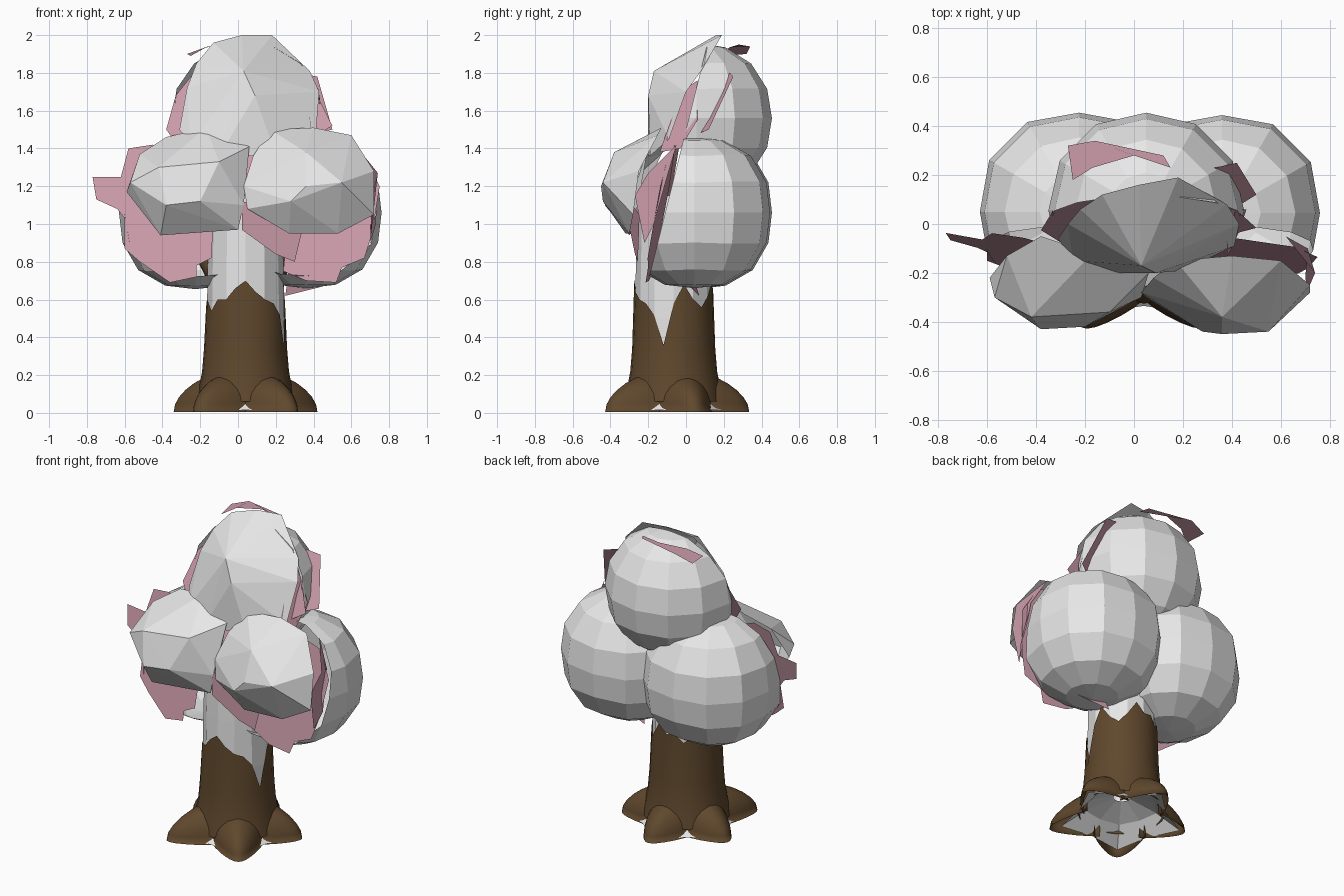
import bpy, bmesh, math
from mathutils import Matrix

if "Cube" in bpy.data.objects:
    bpy.data.objects.remove(bpy.data.objects["Cube"])


def material(name, rgb):
    m = bpy.data.materials.new(name)
    m.diffuse_color = (*rgb, 1)
    m.use_nodes = True
    m.node_tree.nodes["Principled BSDF"].inputs["Base Color"].default_value = m.diffuse_color
    return m


GREY = material("pale grey", (0.8, 0.8, 0.8))
BROWN = material("bark brown", (0.115, 0.064, 0.026))
PINK = material("blossom pink", (0.60, 0.33, 0.40))
CX, CY = 0.04, -0.065          # trunk axis


def finish(bm, name, mat, smooth=False):
    me = bpy.data.meshes.new(name)
    bm.to_mesh(me)
    bm.free()
    me.materials.append(mat)
    for p in me.polygons:
        p.use_smooth = smooth
    ob = bpy.data.objects.new(name, me)
    bpy.context.collection.objects.link(ob)
    return ob


def loft(name, rings, mat, smooth=False):
    """Skin rings of points that all have the same count."""
    bm = bmesh.new()
    vs = [[bm.verts.new(p) for p in r] for r in rings]
    n = len(vs[0])
    for a, b in zip(vs, vs[1:]):
        for i in range(n):
            j = (i + 1) % n
            bm.faces.new((a[i], a[j], b[j], b[i]))
    return finish(bm, name, mat, smooth)


def ring(n, r, z, x=CX, y=CY, start=0):
    """r and z may be functions of the index."""
    out = []
    for i in range(n):
        a = 2 * math.pi * i / n + math.radians(start)
        ri = r(i) if callable(r) else r
        zi = z(i) if callable(z) else z
        out.append((x + ri * math.cos(a), y + ri * math.sin(a), zi))
    return out


def slice_off(bm, co, no):
    bmesh.ops.bisect_plane(bm, geom=bm.verts[:] + bm.edges[:] + bm.faces[:],
                           plane_co=co, plane_no=no, clear_outer=True)


def blob(name, centre, r, power):
    """Faceted, slightly boxy sphere with its front sliced off along a leaning plane."""
    bm = bmesh.new()
    bmesh.ops.create_uvsphere(bm, u_segments=12, v_segments=8, radius=1)
    for v in bm.verts:
        v.co *= r / sum(abs(c) ** power for c in v.co) ** (1 / power)
    bm.transform(Matrix.Translation(centre))
    slice_off(bm, (0, -0.2, 0.7), (0, -1, 0.25))
    finish(bm, name, GREY)


def cap(name, pts, limit):
    """Faceted shell in front of a blob, open at the back."""
    bm = bmesh.new()
    for p in pts:
        bm.verts.new(p)
    bmesh.ops.convex_hull(bm, input=bm.verts[:])
    bm.normal_update()
    back = [f for f in bm.faces if f.normal.y > limit]
    bmesh.ops.delete(bm, geom=back, context='FACES')
    finish(bm, name, GREY)


def plate(name, pts):
    bm = bmesh.new()
    bm.faces.new([bm.verts.new(p) for p in pts])
    finish(bm, name, PINK)


def sloped(pts, a, bx, bz):
    return [(x, a + bx * x + bz * z, z) for x, z in pts]


# Grey trunk core and the star-shaped hollow foot between the roots
loft("trunk_core", [
    ring(12, 0.2, 0.12), ring(12, 0.205, 0.5),
    ring(12, 0.2, 0.8), ring(12, 0.19, 1.15)], GREY)
loft("trunk_foot", [
    ring(10, lambda i: 0.37 if i % 2 == 0 else 0.27, 0.015, start=18),
    ring(10, lambda i: 0.22 if i % 2 == 0 else 0.2, 0.1, start=18),
    ring(10, 0.05, 0.16, start=18)], GREY)

# Smooth bark with a ragged top edge
jag = [0.58, 0.68, 0.6, 0.56, 0.62, 0.7, 0.64, 0.65, 0.6, 0.64, 0.6, 0.62,
       0.56, 0.6, 0.54, 0.6, 0.6, 0.66, 0.70, 0.64, 0.60, 0.58, 0.52, 0.36]
loft("bark", [
    ring(24, 0.26, 0.06), ring(24, 0.245, 0.14), ring(24, 0.23, 0.22),
    ring(24, 0.22, 0.34), ring(24, 0.209, lambda i: jag[i])], BROWN, True)

# Five rounded roots, broad at the trunk, drooping to a pointed tip
for k in range(5):
    reach = 0.27 if k > 2 else 0.23
    bm = bmesh.new()
    bmesh.ops.create_uvsphere(bm, u_segments=24, v_segments=12, radius=1)
    for v in bm.verts:
        v.co.y *= 1 - 0.4 * max(v.co.x, 0)
        v.co.z *= 1 - 0.25 * max(v.co.x, 0)
    slice_off(bm, (0, 0, 0), (0, 0, -1))
    slice_off(bm, (0, 0, 0), (-1, 0, 0))
    bm.transform(Matrix.Translation((CX, CY, 0.005))
                 @ Matrix.Rotation(math.radians(72 * k + 18), 4, 'Z')
                 @ Matrix.Translation((0.17, 0, 0)) @ Matrix.Diagonal((reach, 0.155, 0.2, 1)))
    finish(bm, f"root_{k + 1}", BROWN, True)

# Two short branches reaching into the side foliage
for side, tag in ((-1, "left"), (1, "right")):
    loft(f"branch_{tag}", [
        ring(8, 0.06, 0.72, CX + side * 0.15, 0.0),
        ring(8, 0.06, 0.85, CX + side * 0.22, 0.0),
        ring(8, 0.03, 1.0, CX + side * 0.3, 0.02)], BROWN, True)

# Back foliage
blob("foliage_left", (-0.225, 0.05, 1.06), 0.405, 2.4)
blob("foliage_right", (0.36, 0.045, 1.06), 0.4, 2.4)
blob("foliage_top", (0.05, 0.055, 1.56), 0.4, 2.15)

# Front foliage shells
cap("front_foliage_left", [
    (-.59, -.22, 1.17), (-.57, -.3, 1.22), (-.52, -.13, 1.37), (-.38, -.05, 1.46),
    (-.17, -.12, 1.51), (.06, -.2, 1.41), (.03, -.3, 1.1), (.0, -.28, .97),
    (-.41, -.3, .94), (-.38, -.43, 1.1), (-.2, -.42, 1.12), (-.42, -.38, 1.3),
    (-.1, -.36, 1.33)], 0.5)
cap("front_foliage_right", [
    (.03, -.28, 1.2), (.08, -.22, 1.36), (.17, -.15, 1.5), (.4, -.13, 1.51),
    (.6, -.15, 1.47), (.72, -.25, 1.28), (.72, -.28, 1.05), (.53, -.3, .95),
    (.27, -.32, .95), (.05, -.3, 1.08), (.28, -.44, 1.12), (.55, -.44, 1.22),
    (.36, -.45, 1.2), (.36, -.38, 1.38)], 0.5)
cap("front_foliage_top", [
    (-.31, -.06, 1.5), (-.27, 0, 1.72), (-.22, .06, 1.85), (-.13, .12, 1.96),
    (.02, .16, 2.0), (.18, .19, 2.0), (.38, .08, 1.81), (.43, 0, 1.7),
    (.41, -.09, 1.45), (.2, -.19, 1.36), (-.1, -.2, 1.36), (-.25, -.15, 1.42),
    (.09, -.2, 1.68), (.03, -.17, 1.81)], 0.75)

# Pink blossom sheets between the two foliage layers
plate("blossom_left", sloped([
    (-.77, 1.25), (-.62, 1.25), (-.58, 1.4), (-.45, 1.42), (-.2, 1.3), (-.13, 1.05),
    (-.14, .82), (-.22, .78), (-.22, .72), (-.36, .69), (-.52, .8), (-.6, .87),
    (-.6, 1.03), (-.64, 1.08), (-.75, 1.13)], -.45, -.18, .22))
plate("blossom_right", sloped([
    (.24, .75), (.36, .7), (.52, .69), (.55, .77), (.67, .82), (.71, .95), (.75, 1.2),
    (.66, 1.36), (.4, 1.42), (.28, 1.2)], -.30, -.1, .2))
plate("blossom_right_tip", [(.25, .07, .62), (.45, .02, .67), (.4, 0, .76), (.27, .03, .75)])
plate("blossom_right_side", [
    (.71, -.27, 1.15), (.74, -.2, 1.27), (.62, -.05, 1.42), (.71, -.1, 1.25),
    (.73, -.17, 1.0), (.7, -.22, .9)])
plate("blossom_front", sloped([
    (.02, 1.12), (.02, .97), (.2, .84), (.3, .8), (.36, 1.05)], -.3, .15, 0))
plate("blossom_top", sloped([
    (-.38, 1.5), (-.33, 1.68), (-.25, 1.78), (0, 1.85), (.35, 1.75), (.42, 1.68),
    (.5, 1.52), (.38, 1.45), (.2, 1.25), (-.2, 1.25)], -.70, 0, .45))
plate("blossom_top_side", [
    (.37, 0, 1.72), (.39, .06, 1.76), (.46, .06, 1.55), (.43, -.03, 1.4),
    (.38, -.14, 1.38), (.38, -.08, 1.55)])
plate("blossom_crown", [
    (-.27, .32, 1.9), (-.16, .34, 1.94), (.12, .28, 1.945), (.15, .23, 1.935),
    (0, .28, 1.95), (-.17, .23, 1.935), (-.25, .18, 1.89)])
plate("blossom_crown_side", [
    (.33, .23, 1.8), (.42, .25, 1.78), (.5, .12, 1.5), (.42, .07, 1.48)])
